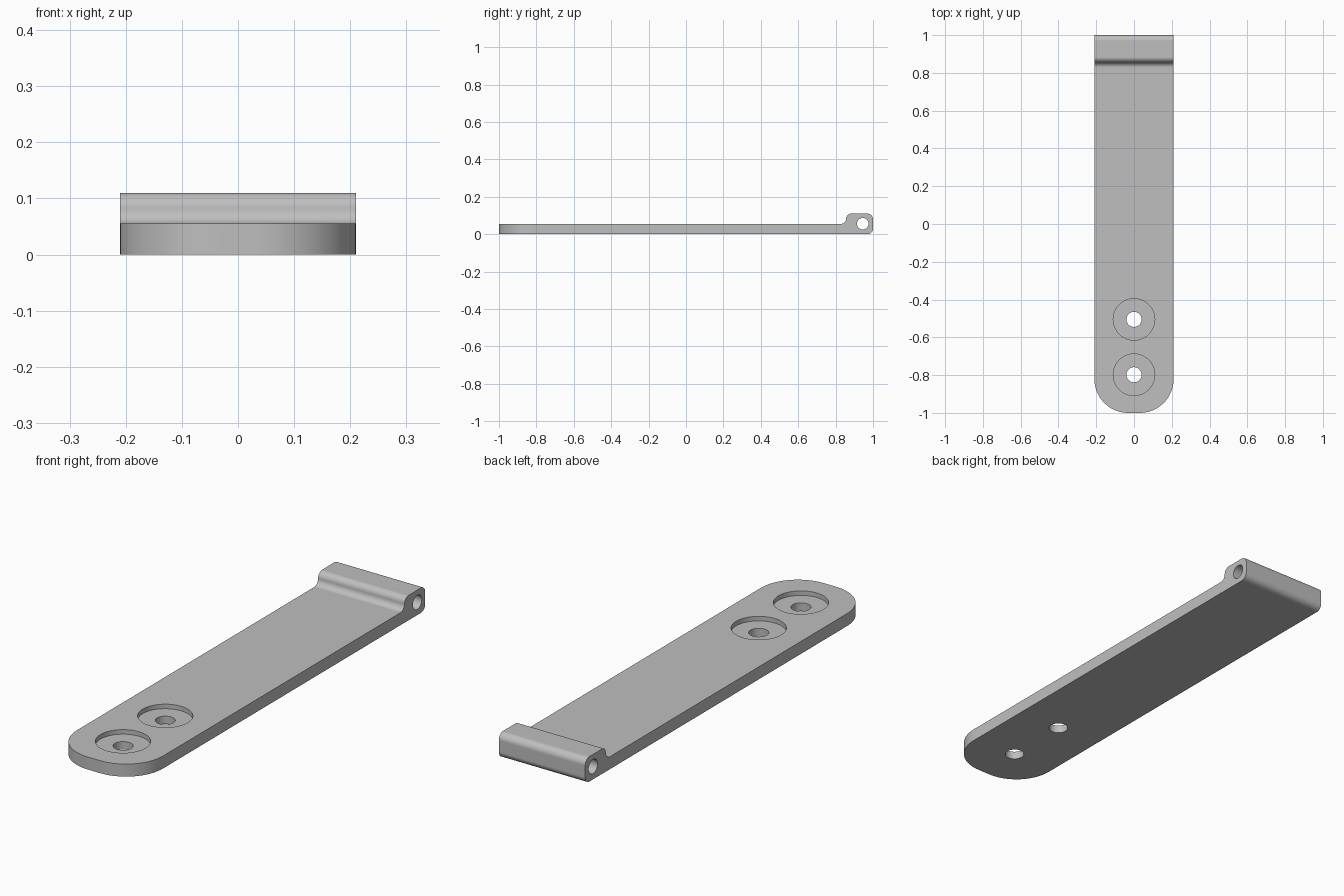
import bpy, bmesh
from math import pi, cos, sin
from mathutils import Vector, Matrix

cube = bpy.data.objects.get("Cube")
if cube:
    bpy.data.objects.remove(cube, do_unlink=True)

HALF_W = 0.21
PLATE_T = 0.055
HEIGHT = 0.11

mat = bpy.data.materials.new("plain_grey")
mat.use_nodes = True
GREY = (0.52, 0.52, 0.52, 1)
mat.diffuse_color = GREY
mat.node_tree.nodes["Principled BSDF"].inputs["Base Color"].default_value = GREY


def arc(cx, cy, r, start, end, steps=10):
    """Points on an arc, angles in quarter turns."""
    angles = [(start + (end - start) * i / steps) * pi / 2 for i in range(steps + 1)]
    return [(cx + r * cos(a), cy + r * sin(a)) for a in angles]


def prism(name, points, place, depth):
    """Extrude a 2D outline along a vector."""
    bm = bmesh.new()
    face = bm.faces.new([bm.verts.new(place(u, v)) for u, v in points])
    top = bmesh.ops.extrude_face_region(bm, geom=[face])["geom"]
    bmesh.ops.translate(bm, vec=Vector(depth),
                        verts=[g for g in top if isinstance(g, bmesh.types.BMVert)])
    bmesh.ops.recalc_face_normals(bm, faces=bm.faces)
    return add_object(name, bm)


def cylinder(name, radius, length, centre, sideways=False, segments=48):
    bm = bmesh.new()
    turn = Matrix.Rotation(pi / 2, 4, "Y") if sideways else Matrix()
    bmesh.ops.create_cone(bm, cap_ends=True, segments=segments, radius1=radius,
                          radius2=radius, depth=length,
                          matrix=Matrix.Translation(centre) @ turn)
    return add_object(name, bm)


def add_object(name, bm):
    mesh = bpy.data.meshes.new(name)
    bm.to_mesh(mesh)
    bm.free()
    mesh.materials.append(mat)
    obj = bpy.data.objects.new(name, mesh)
    bpy.context.collection.objects.link(obj)
    return obj


def combine(target, tool, operation):
    mod = target.modifiers.new("cut", "BOOLEAN")
    mod.operation = operation
    mod.solver = "EXACT"
    mod.object = tool
    bpy.context.view_layer.objects.active = target
    bpy.ops.object.modifier_apply(modifier=mod.name)
    bpy.data.objects.remove(tool, do_unlink=True)


# Side profile: flat plate rising through a fillet to the hinge knuckle
R = 0.03
F = (HEIGHT - PLATE_T) / 2
STEP_Y = 0.856
side = [(-1, 0)]
side += arc(1 - R, R, R, -1, 0)
side += arc(1 - R, HEIGHT - R, R, 0, 1)
side += arc(STEP_Y + F, HEIGHT - F, F, 1, 2)
side += arc(STEP_Y - F, PLATE_T + F, F, 0, -1)[1:]
side += [(-1, PLATE_T)]
strap = prism("hinge_strap", side, lambda y, z: (-0.3, y, z), (0.6, 0, 0))

# Plan outline with the rounded front end
C = 0.18
plan = arc(C - HALF_W, C - 1, C, 2, 3, 20) + arc(HALF_W - C, C - 1, C, 3, 4, 20)
plan += [(HALF_W, 1.1), (-HALF_W, 1.1)]
combine(strap, prism("outline", plan, lambda x, y: (x, y, -0.1), (0, 0, 0.4)), "INTERSECT")

# Pin hole through the knuckle
combine(strap, cylinder("pin_cutter", 0.031, 1, (0, 0.945, 0.056), True), "DIFFERENCE")

# Counterbored screw holes
for y in (-0.505, -0.798):
    combine(strap, cylinder("recess_cutter", 0.11, 0.2, (0, y, PLATE_T - 0.02 + 0.1)), "DIFFERENCE")
    combine(strap, cylinder("screw_cutter", 0.04, 0.4, (0, y, 0)), "DIFFERENCE")

# Smooth the curves, keeping flats flat and edges sharp
bpy.ops.object.select_all(action="DESELECT")
strap.select_set(True)
bpy.context.view_layer.objects.active = strap
bpy.ops.object.shade_smooth_by_angle(angle=pi / 6)
weighted = strap.modifiers.new("flat_normals", "WEIGHTED_NORMAL")
weighted.keep_sharp = True
